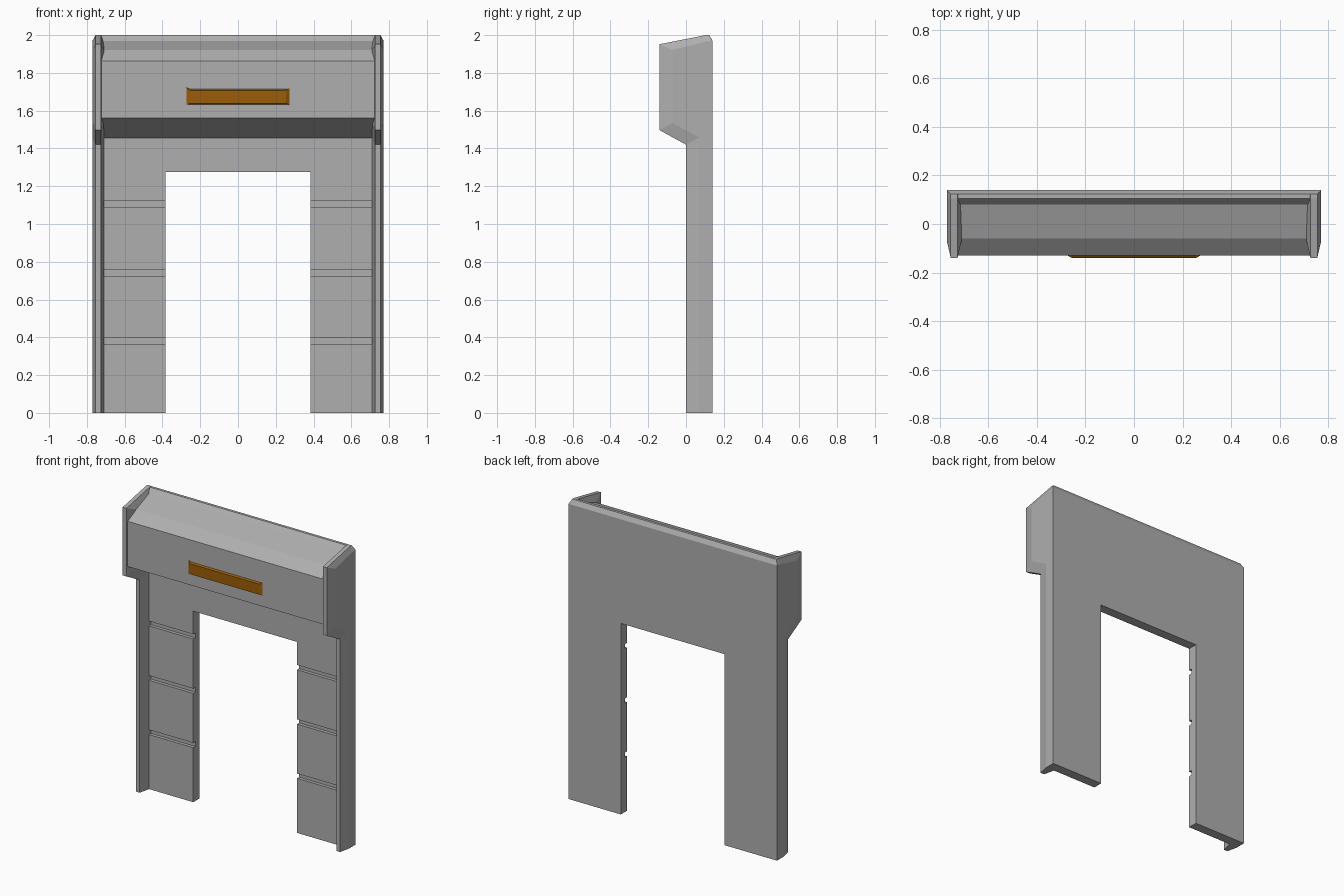
import bpy, bmesh

if "Cube" in bpy.data.objects:
    bpy.data.objects.remove(bpy.data.objects["Cube"])


def material(name, rgb):
    mat = bpy.data.materials.new(name)
    mat.diffuse_color = (*rgb, 1)
    mat.use_nodes = True
    mat.node_tree.nodes["Principled BSDF"].inputs["Base Color"].default_value = mat.diffuse_color
    return mat


GREY = material("dark_grey", (0.43, 0.43, 0.43))
AMBER = material("amber", (0.33, 0.11, 0.002))


def loft(name, rings, mat=GREY):
    """Skin matching (y, z) rings placed at successive x positions and cap both ends."""
    bm = bmesh.new()
    loops = [[bm.verts.new((x, y, z)) for y, z in pts] for x, pts in rings]
    n = len(loops[0])
    for a, b in zip(loops, loops[1:]):
        for i in range(n):
            j = (i + 1) % n
            bm.faces.new((a[i], a[j], b[j], b[i]))
    bm.faces.new(loops[0])
    bm.faces.new(loops[-1])
    bmesh.ops.recalc_face_normals(bm, faces=bm.faces)
    mesh = bpy.data.meshes.new(name)
    bm.to_mesh(mesh)
    bm.free()
    mesh.materials.append(mat)
    ob = bpy.data.objects.new(name, mesh)
    bpy.context.collection.objects.link(ob)
    return ob


def mirror_x(ob):
    ob.modifiers.new("Mirror", 'MIRROR').use_axis[0] = True


BACK, WALL, TOP = 0.14, 0.075, 1.275

# Header: lintel wall, back rail and projecting hood in one profile
hood = [(BACK, TOP), (BACK, 1.97), (0.123, 2.0), (0.105, 2.0), (0.08, 1.97),
        (-0.06, 1.92), (-0.13, 1.862), (-0.13, 1.56), (WALL, 1.455), (WALL, TOP)]
loft("header", [(-0.725, hood), (0.725, hood)])

# Wall panels beside the opening, with three horizontal grooves each
leg = [(BACK, TOP), (BACK, 0), (WALL, 0)]
for z in (0.38, 0.742, 1.105):
    leg += [(WALL, z - 0.016), (WALL + 0.022, z - 0.016),
            (WALL + 0.022, z + 0.016), (WALL, z + 0.016)]
leg += [(WALL, TOP)]
mirror_x(loft("wall_panel", [(0.383, leg), (0.72, leg)]))

# Side frames: plates from floor to hood, tapering on both faces to a thin edge
edge = [(-0.14, 1.952), (-0.14, 1.497), (0, 1.42), (0, 0),
        (BACK, 0), (BACK, 1.97), (0.123, 2.0), (0.105, 2.0)]
face = [(-0.07, 1.922), (-0.07, 1.535), (0.07, 1.457), (0.07, 0),
        (BACK, 0), (BACK, 1.97), (0.138, 1.971), (0.105, 1.965)]
mirror_x(loft("side_frame", [(0.71, face), (0.726, edge),
                             (0.754, edge), (0.77, face)]))

# Lamp bar with bevelled border on the hood front
rim = [(-0.122, 1.63), (-0.13, 1.63), (-0.13, 1.722), (-0.122, 1.722)]
front = [(-0.122, 1.63), (-0.14, 1.638), (-0.14, 1.708), (-0.122, 1.722)]
loft("lamp_bar", [(-0.273, rim), (-0.255, front),
                  (0.255, front), (0.273, rim)], AMBER)
